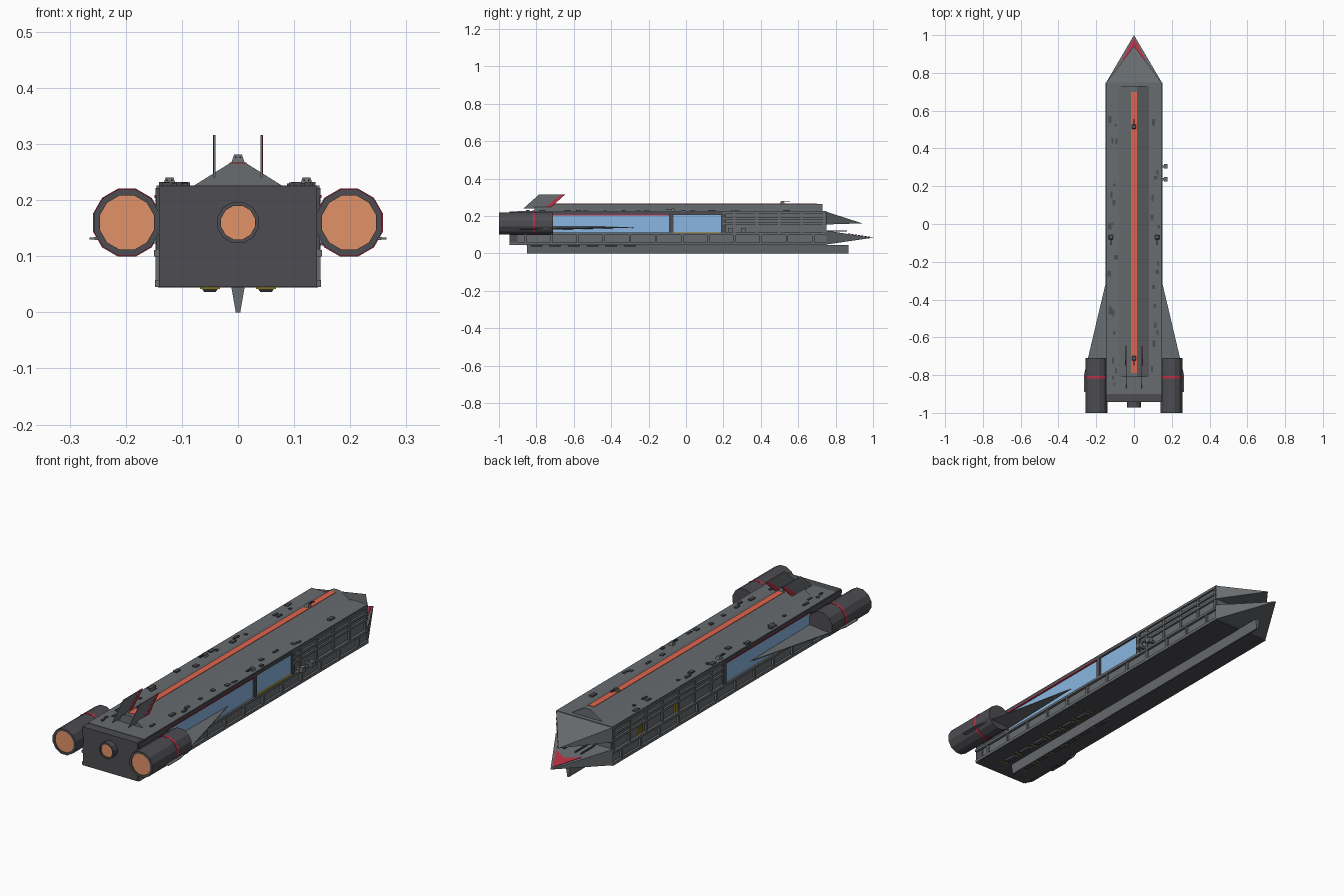
import bpy, bmesh, math, random
from mathutils import Matrix, Vector

if "Cube" in bpy.data.objects:
    bpy.data.objects.remove(bpy.data.objects["Cube"])

random.seed(4)


def mat(name, r, g, b):
    m = bpy.data.materials.new(name)
    m.diffuse_color = (r, g, b, 1)
    m.use_nodes = True
    m.node_tree.nodes["Principled BSDF"].inputs["Base Color"].default_value = m.diffuse_color
    return m


HULL = mat("hull_grey", 0.14, 0.15, 0.16)
DARK = mat("dark_grey", 0.075, 0.075, 0.085)
ORANGE = mat("glow_orange", 0.75, 0.29, 0.14)
STRIPE = mat("stripe_orange", 0.75, 0.13, 0.08)
RED = mat("trim_red", 0.5, 0.03, 0.06)
BLUE = mat("window_blue", 0.25, 0.47, 0.75)
YELLOW = mat("marking_yellow", 0.55, 0.42, 0.03)


def finish(name, bm, m):
    bmesh.ops.recalc_face_normals(bm, faces=bm.faces)
    me = bpy.data.meshes.new(name)
    bm.to_mesh(me)
    bm.free()
    me.materials.append(m)
    ob = bpy.data.objects.new(name, me)
    bpy.context.collection.objects.link(ob)
    return ob


def boxes(name, ranges, m=HULL):
    """One object from several (x0, x1, y0, y1, z0, z1) boxes."""
    bm = bmesh.new()
    for x0, x1, y0, y1, z0, z1 in ranges:
        s = Matrix.Diagonal((abs(x1 - x0), abs(y1 - y0), abs(z1 - z0), 1))
        t = Matrix.Translation(((x0 + x1) / 2, (y0 + y1) / 2, (z0 + z1) / 2))
        bmesh.ops.create_cube(bm, size=1, matrix=t @ s)
    return finish(name, bm, m)


def extrude(name, pts, vec, m=HULL):
    """Prism from a planar outline swept along a vector."""
    bm = bmesh.new()
    f = bm.faces.new([bm.verts.new(p) for p in pts])
    r = bmesh.ops.extrude_face_region(bm, geom=[f])
    vs = [v for v in r["geom"] if isinstance(v, bmesh.types.BMVert)]
    bmesh.ops.translate(bm, verts=vs, vec=Vector(vec))
    return finish(name, bm, m)


def hull_of(name, pts, m=HULL):
    bm = bmesh.new()
    for p in pts:
        bm.verts.new(p)
    bmesh.ops.convex_hull(bm, input=bm.verts)
    return finish(name, bm, m)


def tube(name, x, z, r, y0, y1, m, sides=12):
    bm = bmesh.new()
    t = Matrix.Translation((x, (y0 + y1) / 2, z))
    rot = Matrix.Rotation(math.pi / 2, 4, 'X') @ Matrix.Rotation(math.pi / sides, 4, 'Z')
    bmesh.ops.create_cone(bm, cap_ends=True, segments=sides, radius1=r, radius2=r,
                          depth=y1 - y0, matrix=t @ rot)
    return finish(name, bm, m)


def ring(name, x, z, ro, ri, y0, y1, m, sides=12):
    """Open-ended nozzle wall around the y axis."""
    bm = bmesh.new()
    prof = [(ro, y0), (ro, y1), (ri, y1), (ri, y0)]
    loops = []
    for i in range(sides):
        a = 2 * math.pi * (i + 0.5) / sides
        loops.append([bm.verts.new((x + r * math.cos(a), y, z + r * math.sin(a))) for r, y in prof])
    for i in range(sides):
        p, q = loops[i], loops[(i + 1) % sides]
        for k in range(4):
            bm.faces.new((p[k], p[(k + 1) % 4], q[(k + 1) % 4], q[k]))
    return finish(name, bm, m)


# main hull, roof slab and aft bulkhead
boxes("hull_core", [(-.138, .138, -.935, .75, .046, .222)])
boxes("roof_slab", [(-.145, .145, -.9, .75, .217, .226)])
boxes("aft_bulkhead", [(-.141, .141, -.943, -.9, .045, .224)], DARK)
boxes("belly_plate", [(-.143, .143, -.93, .75, .044, .05)], DARK)

# roof ridge with glowing stripe
extrude("roof_ridge", [(-.08, -.81, .225), (.08, -.81, .225), (.016, -.81, .265), (-.016, -.81, .265)],
        (0, 1.54, 0))
boxes("ridge_stripe", [(-.015, .015, -.79, .7, .26, .267)], STRIPE)

# keel
extrude("keel", [(-.012, -.85, .046), (.012, -.85, .046), (.004, -.85, 0), (-.004, -.85, 0)], (0, 1.72, 0))

# split nose
hull_of("upper_nose", [(s * .145, .75, z) for s in (-1, 1) for z in (.155, .223)] + [(0, .943, .161)])
hull_of("lower_nose", [(s * .147, .75, z) for s in (-1, 1) for z in (.048, .122)] + [(0, 1.0, .084)])
zn = lambda y: .122 - (y - .75) * .152 + .001
extrude("nose_marking", [(0, .985, zn(.985)), (-.065, .865, zn(.865)), (0, .9, zn(.9)), (.065, .865, zn(.865))],
        (0, 0, .002), RED)
boxes("nose_sensors", [(s * .03 - .003, s * .03 + .003, .75, .86, .118, .124) for s in (-2, -1, 1, 2)], DARK)

for s, side in ((-1, "left"), (1, "right")):
    a, b = s * .13, s * .147
    front = .195 if s > 0 else -.085       # where the plated bow section starts
    # lower side rails and ribs
    boxes(side + "_lower_rails", [(a, s * .15, -.94, .75, .1, .111), (a, s * .148, -.94, .75, .045, .058)])
    boxes(side + "_lower_ribs", [(a, b, -.86 + i * .14 - .006, -.86 + i * .14 + .006, .05, .105)
                                 for i in range(12)])
    # bow plating rails and ribs
    boxes(side + "_bow_rails", [(a, b, front, .75, z, z + .01) for z in (.155, .182, .212)])
    n = int((.74 - front) / .12) + 1
    boxes(side + "_bow_ribs", [(a, s * .145, .738 - i * .12 - .006, .738 - i * .12 + .006, .11, .215)
                               for i in range(n)])
    # window bays with frames
    bays = [(-.715, -.09)] + ([(-.066, .188)] if s > 0 else [])
    boxes(side + "_windows", [(a, s * .141, y0, y1, .111, .206) for y0, y1 in bays], BLUE)
    boxes(side + "_window_posts", [(a, b, y - .01, y + .01, .1, .222)
                                   for y in [-.725] + [p[1] + .012 for p in bays]], DARK)
    boxes(side + "_window_header", [(a, b, -.94, front, .207, .222)], DARK)
    boxes(side + "_aft_plate", [(a, s * .146, -.94, -.725, .1, .215)], DARK)
    boxes(side + "_window_trim", [(s * .14, s * .149, -.715, -.09, .204, .209)], RED)
    # yellow hatch markings
    if s > 0:
        boxes("right_bay_sill", [(a, b, -.066, .188, .111, .115)], YELLOW)
        boxes("docking_arms", [(a, .162, y - .006, y + .006, .119, .131) for y in (.237, .305)]
              + [(.158, .178, y - .012, y + .012, .113, .137) for y in (.237, .305)])
    else:
        boxes("left_hatch_markings", [(a, -.142, y + i * .014, y + i * .014 + .006, .112, .155)
                                      for y in (.25, .52) for i in range(3)], YELLOW)
    # wing
    hull_of(side + "_wing", [(s * .135, -.25, .138), (s * .135, -.25, .142),
                             (s * .135, -.89, .122), (s * .135, -.89, .147),
                             (s * .265, -.8, .13), (s * .265, -.89, .13),
                             (s * .265, -.8, .133), (s * .265, -.89, .133)])
    # side engine
    x = s * .198
    tube(side + "_engine", x, .16, .061, -.985, -.71, DARK)
    ring(side + "_engine_nozzle", x, .16, .061, .05, -1.0, -.98, DARK)
    tube(side + "_engine_glow", x, .16, .0505, -.996, -.98, ORANGE)
    ring(side + "_engine_band", x, .16, .0625, .055, -.818, -.806, RED)
    # swept tail fin with red leading edge
    x = s * .042
    extrude(side + "_tail_fin", [(x - .0015, -.87, .24), (x - .0015, -.73, .24),
                                 (x - .0015, -.645, .316), (x - .0015, -.785, .316)], (.003, 0, 0))
    extrude(side + "_fin_edge", [(x - .0022, -.755, .246), (x - .0022, -.723, .246),
                                 (x - .0022, -.645, .316), (x - .0022, -.665, .316)], (.0044, 0, 0), RED)

# centre engine
tube("centre_engine", 0, .16, .038, -.962, -.93, DARK)
ring("centre_nozzle", 0, .16, .038, .031, -.972, -.955, DARK)
tube("centre_glow", 0, .16, .0315, -.966, -.95, ORANGE)


# gun turrets on ridge and roof edges
def turret(name, x, y, z, d):
    w = .012
    hull_of(name + "_base", [(x + i * k, y + j * k, z + h) for k, h in ((w, 0), (w * .6, .015))
                             for i in (-1, 1) for j in (-1, 1)])
    boxes(name + "_barrels", [(x + i - .0015, x + i + .0015, y, y + d * .04, z + .009, z + .012)
                              for i in (-.004, .004)], DARK)


turret("fore_turret", 0, .515, .266, 1)
turret("aft_turret", 0, -.71, .266, -1)
turret("left_turret", -.122, -.07, .225, -1)
turret("right_turret", .122, -.07, .225, -1)

# scattered roof boxes and belly hatches
roof = []
for i in range(34):
    s = random.choice((-1, 1))
    x, y = s * random.uniform(.092, .132), random.uniform(-.86, .62)
    w, l = random.uniform(.004, .01), random.uniform(.006, .018)
    roof.append((x - w, x + w, y - l, y + l, .22, random.uniform(.229, .233)))
boxes("roof_boxes", roof, DARK)
for s, side in ((-1, "left"), (1, "right")):
    for i in range(6):
        y = -.8 + i * .1
        hull_of(f"{side}_belly_hatch_{i}", [(s * .05 + a * k, y + b * l, z) for k, l, z in
                ((.017, .036, .046), (.01, .028, .036)) for a in (-1, 1) for b in (-1, 1)], DARK)
    boxes(side + "_belly_markings", [(s * .05 - .018, s * .05 + .018, -.852 + i * .1, -.848 + i * .1, .042, .046)
                                     for i in range(7)], YELLOW)
